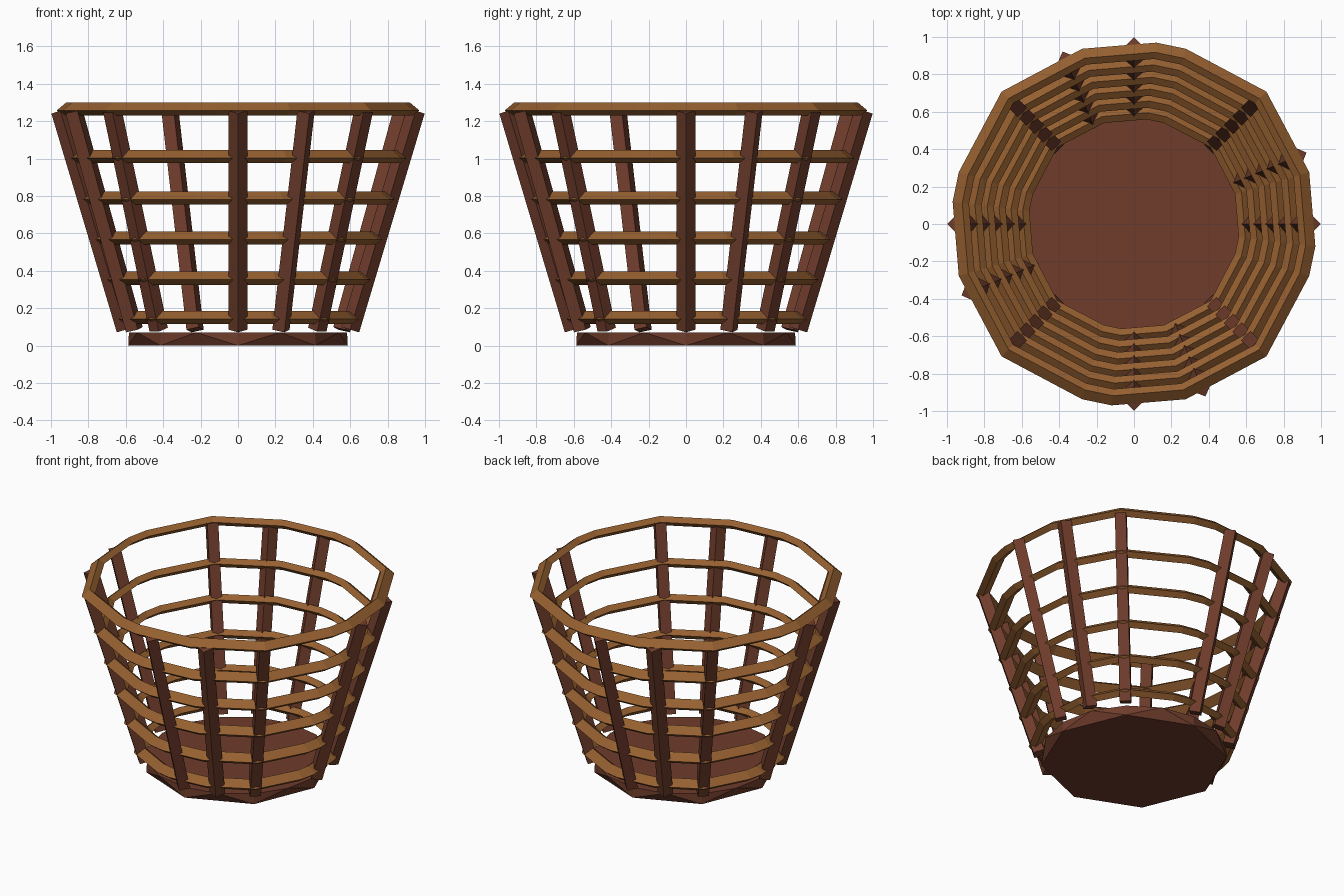
import bpy, bmesh, math
from mathutils import Vector

if "Cube" in bpy.data.objects:
    bpy.data.objects.remove(bpy.data.objects["Cube"])


def material(name, colour):
    m = bpy.data.materials.new(name)
    m.diffuse_color = (*colour, 1)
    m.use_nodes = True
    m.node_tree.nodes["Principled BSDF"].inputs["Base Color"].default_value = m.diffuse_color
    return m


DARK = material("dark wood", (0.156, 0.045, 0.024))
LIGHT = material("light wood", (0.305, 0.117, 0.030))


def finish(bm, name, mat):
    bmesh.ops.recalc_face_normals(bm, faces=bm.faces)
    mesh = bpy.data.meshes.new(name)
    bm.to_mesh(mesh)
    bm.free()
    mesh.materials.append(mat)
    ob = bpy.data.objects.new(name, mesh)
    bpy.context.collection.objects.link(ob)
    return ob


def polar(r, deg, z):
    a = math.radians(deg)
    return Vector((r * math.cos(a), r * math.sin(a), z))


def stave_radius(z):
    return 0.60 + (z - 0.085) * 0.35 / 1.17


# Base: octagon underneath, sixteen-sided floor on top
bm = bmesh.new()
low = [bm.verts.new(polar(0.587, i * 45, 0)) for i in range(8)]
top = [bm.verts.new(polar(0.583, i * 22.5, 0.07)) for i in range(16)]
bm.faces.new(low)
bm.faces.new(top)
for i in range(8):
    a, b = low[i], low[(i + 1) % 8]
    t0, t1, t2 = top[2 * i], top[2 * i + 1], top[(2 * i + 2) % 16]
    bm.faces.new((a, t1, t0))
    bm.faces.new((a, b, t1))
    bm.faces.new((b, t2, t1))
finish(bm, "base", DARK)


# Staves: leaning four-sided rods, three in each quarter turn
def stave(name, deg, spin):
    foot, head = polar(stave_radius(0.085), deg, 0.085), polar(stave_radius(1.255), deg, 1.255)
    axis = (head - foot).normalized()
    side = polar(1, deg + 90, 0)
    out = side.cross(axis)
    bm = bmesh.new()
    rings = []
    for centre in (foot, head):
        ring = []
        for k in range(4):
            a = math.radians(spin + 90 * k)
            ring.append(bm.verts.new(centre + 0.05 * (math.cos(a) * out + math.sin(a) * side)))
        rings.append(ring)
        bm.faces.new(ring)
    for k in range(4):
        n = (k + 1) % 4
        bm.faces.new((rings[0][k], rings[0][n], rings[1][n], rings[1][k]))
    finish(bm, name, DARK)


for q in range(4):
    for j, (deg, spin) in enumerate(((0, 0), (22.5, 0), (45, 45))):
        stave(f"stave_{q * 3 + j + 1}", q * 90 + deg, spin)


# Hoops: uneven sixteen-sided rings with a diamond section,
# outside the diagonal staves and inside the others
def hoop(name, z, inset):
    r = stave_radius(z)
    bm = bmesh.new()
    rings = []
    for q in range(4):
        for deg, shift in ((45, 0.004), (73.5, -inset), (83, -inset), (106.5, -inset)):
            rings.append([bm.verts.new(polar(r + shift + dr, q * 90 + deg, z + dz))
                          for dr, dz in ((0.044, -0.008), (-0.008, 0.035), (-0.044, 0.008), (0.008, -0.035))])
    for i, ring in enumerate(rings):
        nxt = rings[(i + 1) % len(rings)]
        for k in range(4):
            n = (k + 1) % 4
            bm.faces.new((ring[k], ring[n], nxt[n], nxt[k]))
    finish(bm, name, LIGHT)


for i, z in enumerate((0.15, 0.36, 0.575, 0.79, 1.01)):
    hoop(f"hoop_{i + 1}", z, 0.012)
hoop("rim", 1.265, 0.02)
